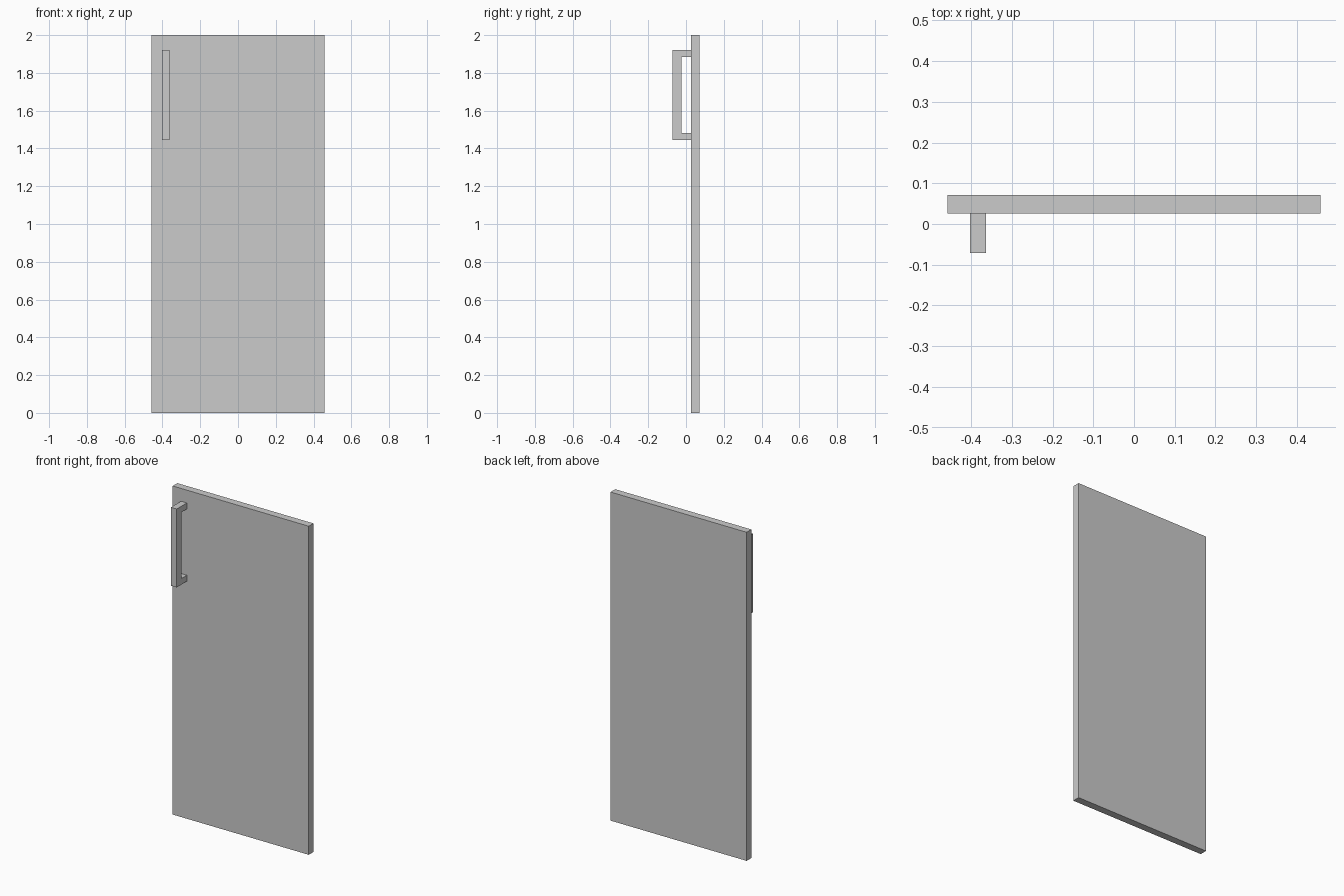
import bpy, bmesh

if "Cube" in bpy.data.objects:
    bpy.data.objects.remove(bpy.data.objects["Cube"])


def prism(name, profile, x0, x1):
    """Extrude a closed (y, z) profile along x from x0 to x1."""
    bm = bmesh.new()
    face = bm.faces.new([bm.verts.new((x0, y, z)) for y, z in profile])
    res = bmesh.ops.extrude_face_region(bm, geom=[face])
    moved = [g for g in res["geom"] if isinstance(g, bmesh.types.BMVert)]
    bmesh.ops.translate(bm, verts=moved, vec=(x1 - x0, 0, 0))
    bmesh.ops.recalc_face_normals(bm, faces=bm.faces)
    mesh = bpy.data.meshes.new(name)
    bm.to_mesh(mesh)
    bm.free()
    obj = bpy.data.objects.new(name, mesh)
    bpy.context.collection.objects.link(obj)
    return obj


FRONT, BACK = 0.026, 0.071        # door faces
GRIP_FRONT, GRIP_BACK = -0.071, -0.025
Z0, Z1, POST = 1.445, 1.922, 0.037

# Door panel
prism("door_panel", [(FRONT, 0), (BACK, 0), (BACK, 2), (FRONT, 2)], -0.458, 0.458)

# C-shaped pull handle: grip bar with a post at each end
prism("door_handle", [
    (GRIP_FRONT, Z0), (FRONT, Z0), (FRONT, Z0 + POST), (GRIP_BACK, Z0 + POST),
    (GRIP_BACK, Z1 - POST), (FRONT, Z1 - POST), (FRONT, Z1), (GRIP_FRONT, Z1),
], -0.402, -0.363)
